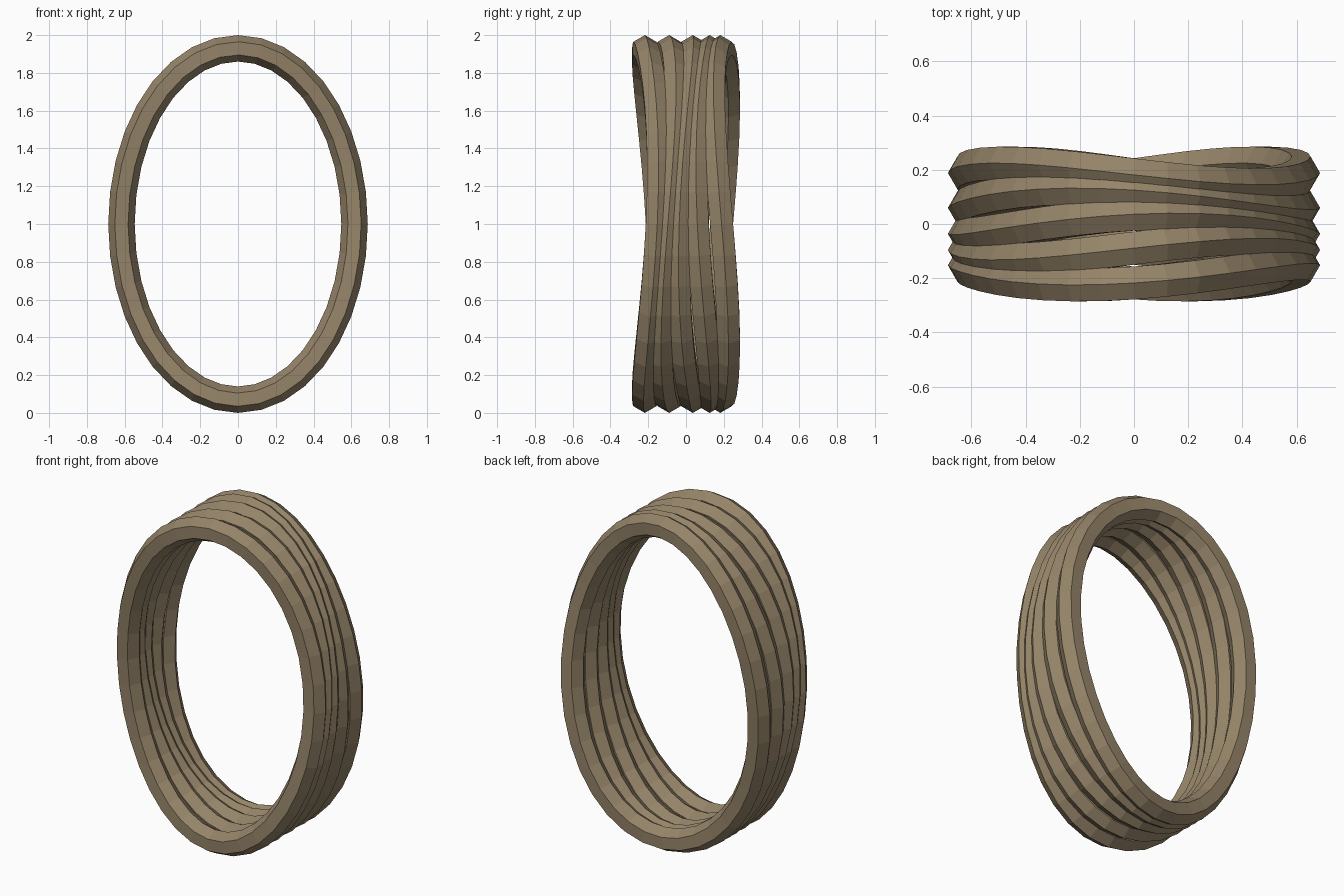
import bpy, bmesh
from math import sin, cos, pi, radians
from mathutils import Vector

cube = bpy.data.objects.get("Cube")
if cube:
    bpy.data.objects.remove(cube, do_unlink=True)

RADIUS_X, RADIUS_Z = 0.617, 0.93   # centre line of each oval strand
TUBE = 0.07
STEPS, SIDES = 36, 6
SPACING, SWAY = 0.0925, 0.04

tan = bpy.data.materials.new("tan_rope")
tan.use_nodes = True
colour = (0.30, 0.23, 0.14, 1)
tan.diffuse_color = colour
tan.node_tree.nodes["Principled BSDF"].inputs["Base Color"].default_value = colour


def strand(name, offset, phase):
    """Closed oval hexagonal tube that sways twice per turn along y."""
    bm = bmesh.new()
    rings = []
    for i in range(STEPS):
        a = 2 * pi * i / STEPS
        centre = Vector((RADIUS_X * cos(a),
                         offset + SWAY * cos(2 * a - phase),
                         1 + RADIUS_Z * sin(a)))
        tangent = Vector((-RADIUS_X * sin(a),
                          -2 * SWAY * sin(2 * a - phase),
                          RADIUS_Z * cos(a))).normalized()
        outward = Vector((RADIUS_Z * cos(a), 0, RADIUS_X * sin(a))).normalized()
        side = outward.cross(tangent).normalized()
        ring = []
        for k in range(SIDES):
            t = 2 * pi * k / SIDES
            ring.append(bm.verts.new(centre + TUBE * (cos(t) * outward + sin(t) * side)))
        rings.append(ring)
    for i in range(STEPS):
        r, s = rings[i], rings[(i + 1) % STEPS]
        for k in range(SIDES):
            n = (k + 1) % SIDES
            bm.faces.new((r[k], r[n], s[n], s[k]))
    bmesh.ops.recalc_face_normals(bm, faces=bm.faces)
    mesh = bpy.data.meshes.new(name)
    bm.to_mesh(mesh)
    bm.free()
    mesh.materials.append(tan)
    obj = bpy.data.objects.new(name, mesh)
    bpy.context.collection.objects.link(obj)


# Five strands side by side, each swaying a sixth of a cycle after the last
for n in range(5):
    strand(f"rope_strand_{n + 1}", (n - 2) * SPACING, radians(35 + 60 * n))
